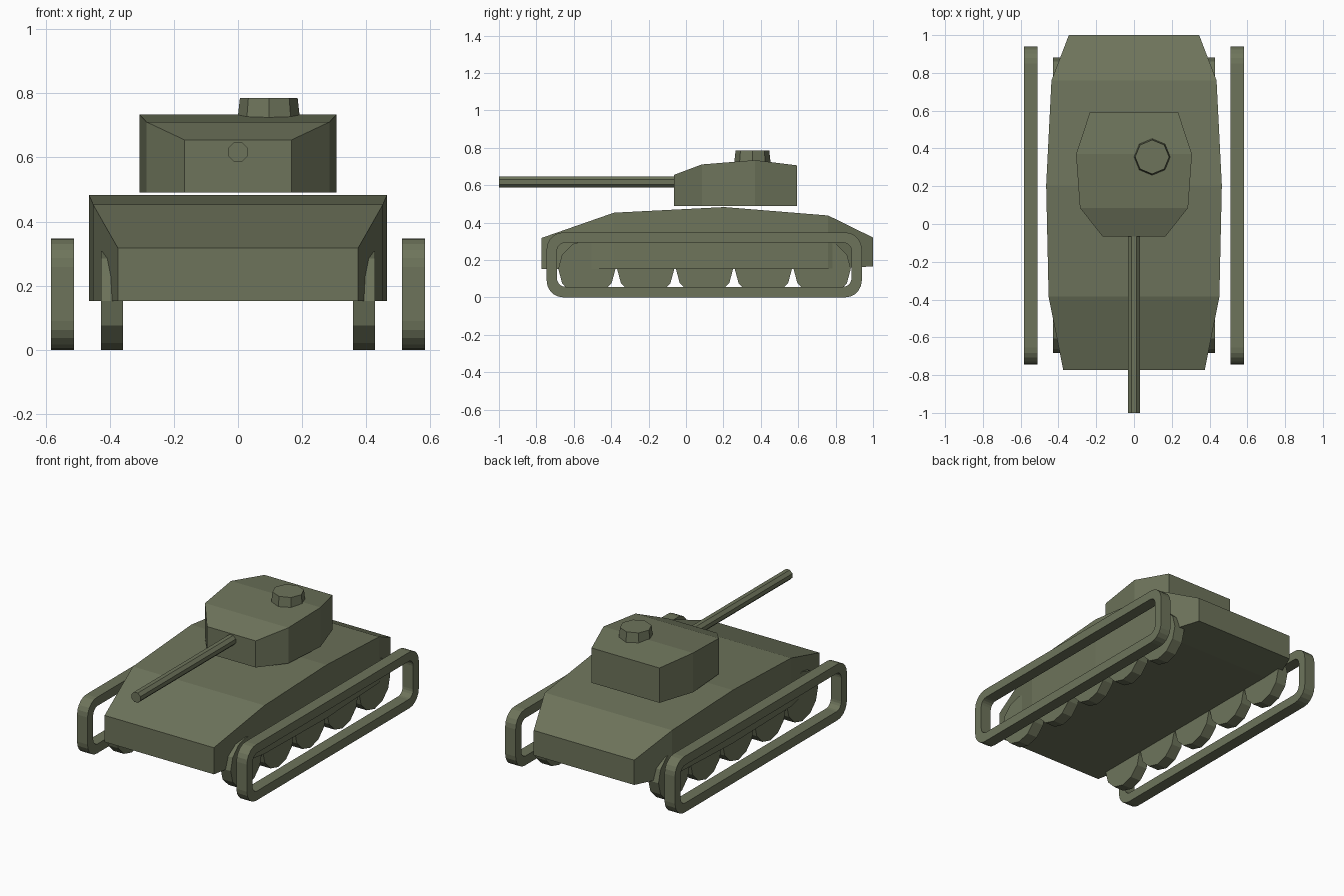
import bpy, bmesh, math
from mathutils import Matrix

if "Cube" in bpy.data.objects:
    bpy.data.objects.remove(bpy.data.objects["Cube"])

green = bpy.data.materials.new("olive")
green.diffuse_color = (0.155, 0.175, 0.105, 1)
green.use_nodes = True
green.node_tree.nodes["Principled BSDF"].inputs["Base Color"].default_value = green.diffuse_color


def finish(name, bm):
    bmesh.ops.recalc_face_normals(bm, faces=bm.faces)
    mesh = bpy.data.meshes.new(name)
    bm.to_mesh(mesh)
    bm.free()
    mesh.materials.append(green)
    obj = bpy.data.objects.new(name, mesh)
    bpy.context.collection.objects.link(obj)
    return obj


def loft(name, sections):
    """Box sections (y, half width, bottom, top) joined front to back."""
    bm = bmesh.new()
    rings = [[bm.verts.new(p) for p in ((-w, y, b), (w, y, b), (w, y, t), (-w, y, t))]
             for y, w, b, t in sections]
    for a, b in zip(rings, rings[1:]):
        for i in range(4):
            j = (i + 1) % 4
            bm.faces.new((a[i], a[j], b[j], b[i]))
    bm.faces.new(rings[0])
    bm.faces.new(rings[-1])
    return finish(name, bm)


def cylinder(name, centre, r1, r2, depth, sides, axis="Z", spin=0.0):
    bm = bmesh.new()
    turn = {"Z": Matrix(), "X": Matrix.Rotation(math.pi / 2, 4, "Y"),
            "Y": Matrix.Rotation(math.pi / 2, 4, "X")}[axis]
    bmesh.ops.create_cone(bm, cap_ends=True, segments=sides, radius1=r1, radius2=r2, depth=depth,
                          matrix=Matrix.Translation(centre) @ turn @ Matrix.Rotation(spin, 4, "Z"))
    return finish(name, bm)


def rounded_rect(y0, y1, z0, z1, r, steps=5):
    pts = []
    corners = ((y1 - r, z1 - r), (y0 + r, z1 - r), (y0 + r, z0 + r), (y1 - r, z0 + r))
    for k, (y, z) in enumerate(corners):
        for s in range(steps + 1):
            a = math.pi / 2 * (k + s / steps)
            pts.append((y + r * math.cos(a), z + r * math.sin(a)))
    return pts


def track(name, x0, x1):
    outer = rounded_rect(-0.745, 0.94, 0, 0.348, 0.09)
    inner = rounded_rect(-0.69, 0.885, 0.057, 0.293, 0.045)
    bm = bmesh.new()
    loops = [[bm.verts.new((x, y, z)) for y, z in pts]
             for x, pts in ((x0, outer), (x1, outer), (x1, inner), (x0, inner))]
    n = len(outer)
    for k in range(4):
        a, b = loops[k], loops[(k + 1) % 4]
        for i in range(n):
            j = (i + 1) % n
            bm.faces.new((a[i], a[j], b[j], b[i]))
    return finish(name, bm)


# Hull
loft("hull", [(-0.772, 0.375, 0.153, 0.318), (-0.385, 0.452, 0.153, 0.453),
              (0.205, 0.465, 0.153, 0.483), (0.76, 0.437, 0.153, 0.438),
              (1.0, 0.345, 0.166, 0.32)])

# Turret, gun and hatch
loft("turret", [(-0.065, 0.167, 0.49, 0.655), (0.085, 0.286, 0.49, 0.711),
                (0.37, 0.307, 0.49, 0.734), (0.593, 0.233, 0.49, 0.706)])
cylinder("gun_barrel", (0, -0.52, 0.617), 0.033, 0.033, 0.96, 8, "Y", math.pi / 8)
cylinder("hatch", (0.096, 0.355, 0.745), 0.099, 0.09, 0.082, 8)

# Running gear on both sides
for side, s in (("left", -1), ("right", 1)):
    track(side + "_track", s * 0.511, s * 0.583)
    for i in range(5):
        cylinder(f"{side}_wheel_{i + 1}", (s * 0.393, -0.53 + 0.3145 * i, 0.153),
                 0.153, 0.153, 0.07, 12, "X")
